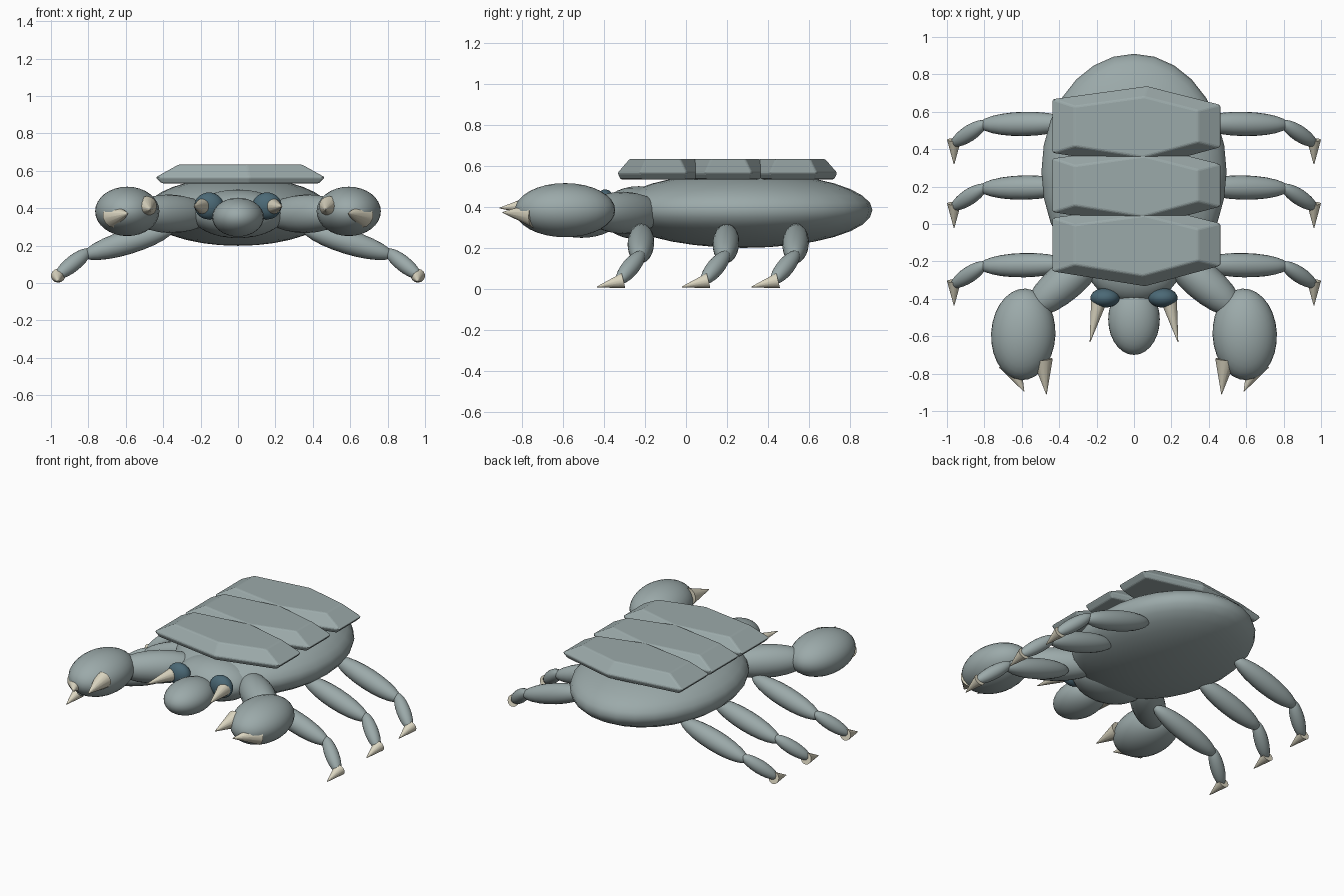
import bpy, bmesh, math
from mathutils import Vector, Matrix

if "Cube" in bpy.data.objects:
    bpy.data.objects.remove(bpy.data.objects["Cube"])


def material(name, rgb):
    m = bpy.data.materials.new(name)
    m.diffuse_color = (*rgb, 1)
    m.use_nodes = True
    m.node_tree.nodes["Principled BSDF"].inputs["Base Color"].default_value = m.diffuse_color
    return m


SHELL = material("grey_green_shell", (0.33, 0.40, 0.40))
EYE = material("dark_teal", (0.07, 0.14, 0.18))
HORN = material("cream_horn", (0.72, 0.68, 0.54))


def finish(bm, name, mat, smooth_angle=None):
    bmesh.ops.recalc_face_normals(bm, faces=bm.faces)
    me = bpy.data.meshes.new(name)
    bm.to_mesh(me)
    bm.free()
    me.materials.append(mat)
    ob = bpy.data.objects.new(name, me)
    bpy.context.collection.objects.link(ob)
    if smooth_angle:
        bpy.ops.object.select_all(action='DESELECT')
        ob.select_set(True)
        bpy.context.view_layer.objects.active = ob
        bpy.ops.object.shade_smooth_by_angle(angle=math.radians(smooth_angle))
    return ob


def ellipsoid(name, centre, radii, mat=SHELL, turn=0):
    bm = bmesh.new()
    bmesh.ops.create_uvsphere(bm, u_segments=28, v_segments=16, radius=1)
    m = (Matrix.Translation(centre) @ Matrix.Rotation(turn, 4, 'Z')
         @ Matrix.Diagonal((*radii, 1)))
    bm.transform(m)
    return finish(bm, name, mat, 60)


def along(a, b):
    # transform placing local z on the line from a to b
    a, b = Vector(a), Vector(b)
    rot = (b - a).to_track_quat('Z', 'Y').to_matrix().to_4x4()
    return Matrix.Translation((a + b) / 2) @ rot, (b - a).length


def limb(name, a, b, r):
    m, length = along(a, b)
    bm = bmesh.new()
    bmesh.ops.create_uvsphere(bm, u_segments=20, v_segments=12, radius=1)
    bm.transform(m @ Matrix.Diagonal((r, r, length / 2, 1)))
    return finish(bm, name, SHELL, 60)


def spike(name, a, b, r):
    m, length = along(a, b)
    bm = bmesh.new()
    bmesh.ops.create_cone(bm, cap_ends=True, segments=14, radius1=r,
                          radius2=0.002, depth=length)
    bm.transform(m)
    return finish(bm, name, HORN, 40)


# body, head and snout
ellipsoid("body", (0, 0.28, 0.383), (0.495, 0.63, 0.184))
ellipsoid("head", (0, -0.23, 0.37), (0.25, 0.19, 0.13))
ellipsoid("snout", (0, -0.51, 0.352), (0.138, 0.19, 0.104))

# three back plates: six-sided slabs with sloping rims
OUTLINE = [(-0.44, -0.14), (0.06, -0.22), (0.465, -0.11),
           (0.465, 0.12), (0.07, 0.22), (-0.44, 0.15)]
RINGS = [(0.93, 0.533), (1.0, 0.565), (0.73, 0.633)]
for i in range(3):
    bm = bmesh.new()
    rings = [[bm.verts.new((0.012 + (x - 0.012) * s, -0.115 + 0.317 * i + y * s, z))
              for x, y in OUTLINE] for s, z in RINGS]
    for low, high in zip(rings, rings[1:]):
        for k in range(6):
            n = (k + 1) % 6
            bm.faces.new((low[k], low[n], high[n], high[k]))
    bm.faces.new(rings[0][::-1])
    bm.faces.new(rings[-1])
    plate = finish(bm, f"back_plate_{i + 1}", SHELL)
    bevel = plate.modifiers.new("soft_edge", 'BEVEL')
    bevel.width = 0.008
    bevel.segments = 2
    bevel.limit_method = 'ANGLE'
    bevel.angle_limit = math.radians(15)

for s, side in ((-1, "left"), (1, "right")):
    # eyes and fangs
    ellipsoid(f"{side}_eye", (s * 0.155, -0.395, 0.412), (0.078, 0.052, 0.072), EYE)
    spike(f"{side}_fang", (s * 0.185, -0.40, 0.41), (s * 0.235, -0.63, 0.41), 0.046)

    # pincer arms
    limb(f"{side}_arm", (s * 0.16, -0.13, 0.365), (s * 0.57, -0.48, 0.375), 0.103)
    ellipsoid(f"{side}_pincer", (s * 0.592, -0.59, 0.383),
              (0.172, 0.245, 0.132), turn=s * 0.05)
    spike(f"{side}_inner_claw", (s * 0.488, -0.725, 0.41),
          (s * 0.468, -0.91, 0.393), 0.055)
    spike(f"{side}_outer_claw", (s * 0.665, -0.74, 0.36),
          (s * 0.588, -0.895, 0.372), 0.064)

    # three walking legs
    for i, y in enumerate((-0.22, 0.195, 0.535)):
        tag = f"{side}_leg_{i + 1}"
        limb(f"{tag}_upper", (s * 0.34, y + 0.005, 0.295), (s * 0.83, y - 0.005, 0.145), 0.065)
        limb(f"{tag}_lower", (s * 0.79, y + 0.01, 0.178), (s * 0.975, y - 0.112, 0.03), 0.043)
        spike(f"{tag}_foot", (s * 0.962, y - 0.085, 0.039),
              (s * 0.962, y - 0.215, 0.008), 0.038)
